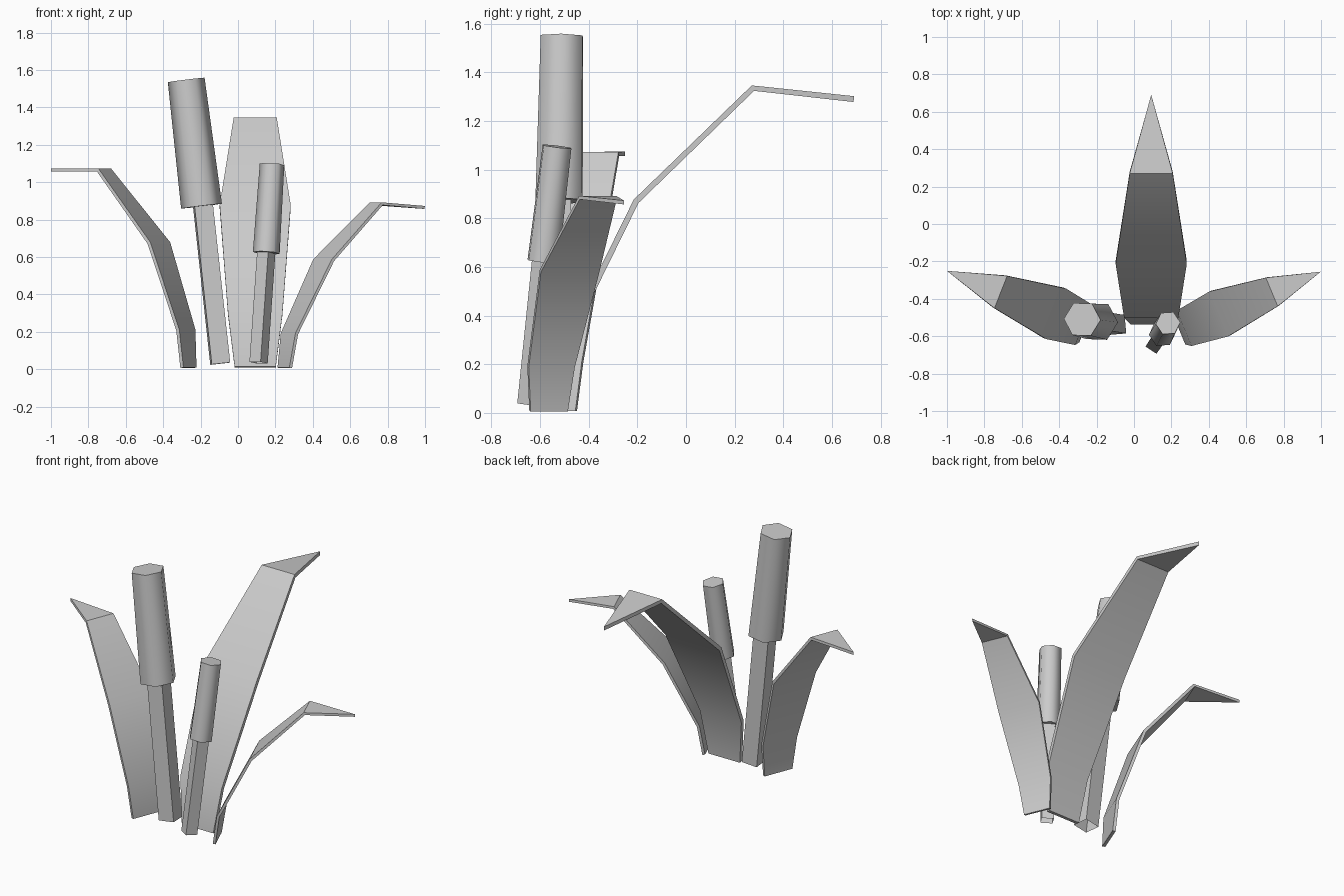
import bpy, bmesh, math
from mathutils import Vector, Matrix

if "Cube" in bpy.data.objects:
    bpy.data.objects.remove(bpy.data.objects["Cube"])


def finish(name, bm, angle=None):
    bmesh.ops.recalc_face_normals(bm, faces=bm.faces)
    me = bpy.data.meshes.new(name)
    bm.to_mesh(me)
    bm.free()
    ob = bpy.data.objects.new(name, me)
    bpy.context.collection.objects.link(ob)
    if angle:
        bpy.ops.object.select_all(action='DESELECT')
        ob.select_set(True)
        bpy.context.view_layer.objects.active = ob
        bpy.ops.object.shade_smooth_by_angle(angle=math.radians(angle))
    return ob


def leaf(name, base, heading, rings, tip, thickness):
    """Bent blade: rings are (distance out, height, width), ending in a point."""
    a = math.radians(heading)
    out, side = Vector((math.cos(a), math.sin(a), 0)), Vector((-math.sin(a), math.cos(a), 0))
    origin = Vector((*base, 0))
    bm = bmesh.new()
    prev = None
    for d, z, w in rings:
        c = origin + out * d + Vector((0, 0, z))
        pair = [bm.verts.new(c - side * w / 2), bm.verts.new(c + side * w / 2)]
        if prev:
            bm.faces.new((prev[0], pair[0], pair[1], prev[1]))
        prev = pair
    end = bm.verts.new(origin + out * tip[0] + Vector((0, 0, tip[1])))
    bm.faces.new((prev[0], end, prev[1]))
    ob = finish(name, bm)
    # give the blade its thickness
    mod = ob.modifiers.new("thickness", 'SOLIDIFY')
    mod.thickness, mod.offset = thickness, 0
    bpy.context.view_layer.objects.active = ob
    ob.select_set(True)
    bpy.ops.object.modifier_apply(modifier=mod.name)
    bpy.ops.object.shade_smooth_by_angle(angle=math.radians(40))
    ob.select_set(False)


def rod(name, start, end, r1, r2, sides, turn, angle=None, open_base=False):
    """Tapered prism between two points."""
    start, end = Vector(start), Vector(end)
    axis = end - start
    bm = bmesh.new()
    rot = Vector((0, 0, 1)).rotation_difference(axis).to_matrix().to_4x4()
    m = (Matrix.Translation((start + end) / 2) @ rot
         @ Matrix.Rotation(math.radians(turn), 4, 'Z'))
    bmesh.ops.create_cone(bm, cap_ends=True, segments=sides, radius1=r1, radius2=r2,
                          depth=axis.length, matrix=m)
    if open_base:
        bm.faces.ensure_lookup_table()
        low = min(bm.faces, key=lambda f: f.calc_center_median().z)
        bmesh.ops.delete(bm, geom=[low], context='FACES_ONLY')
    finish(name, bm, angle)


# leaves
leaf("back_leaf", (0.092, -0.525), 90,
     [(0, 0.012, 0.22), (0.035, 0.29, 0.29), (0.32, 0.87, 0.38), (0.80, 1.335, 0.23)],
     (1.215, 1.29), 0.024)
leaf("right_leaf", (0.25, -0.565), 22.5,
     [(0, 0.007, 0.165), (0.027, 0.19, 0.205), (0.225, 0.583, 0.26), (0.53, 0.885, 0.165)],
     (0.81, 0.865), 0.016)
leaf("left_leaf", (-0.265, -0.54), 158.5,
     [(0, 0.008, 0.19), (0.015, 0.21, 0.235), (0.17, 0.675, 0.29), (0.485, 1.065, 0.185)],
     (0.79, 1.065), 0.018)

# cattail stems
rod("tall_stem", (-0.095, -0.54, 0.03), (-0.19, -0.525, 0.90), 0.07, 0.07, 4, 50, open_base=True)
rod("short_stem", (0.11, -0.645, 0.035), (0.152, -0.583, 0.64), 0.05, 0.05, 4, 12, open_base=True)

# cattail heads
rod("tall_head", (-0.195, -0.522, 0.872), (-0.277, -0.51, 1.547), 0.11, 0.099, 6, 28, 65)
rod("short_head", (0.151, -0.587, 0.622), (0.182, -0.53, 1.095), 0.072, 0.066, 6, 34, 65)
